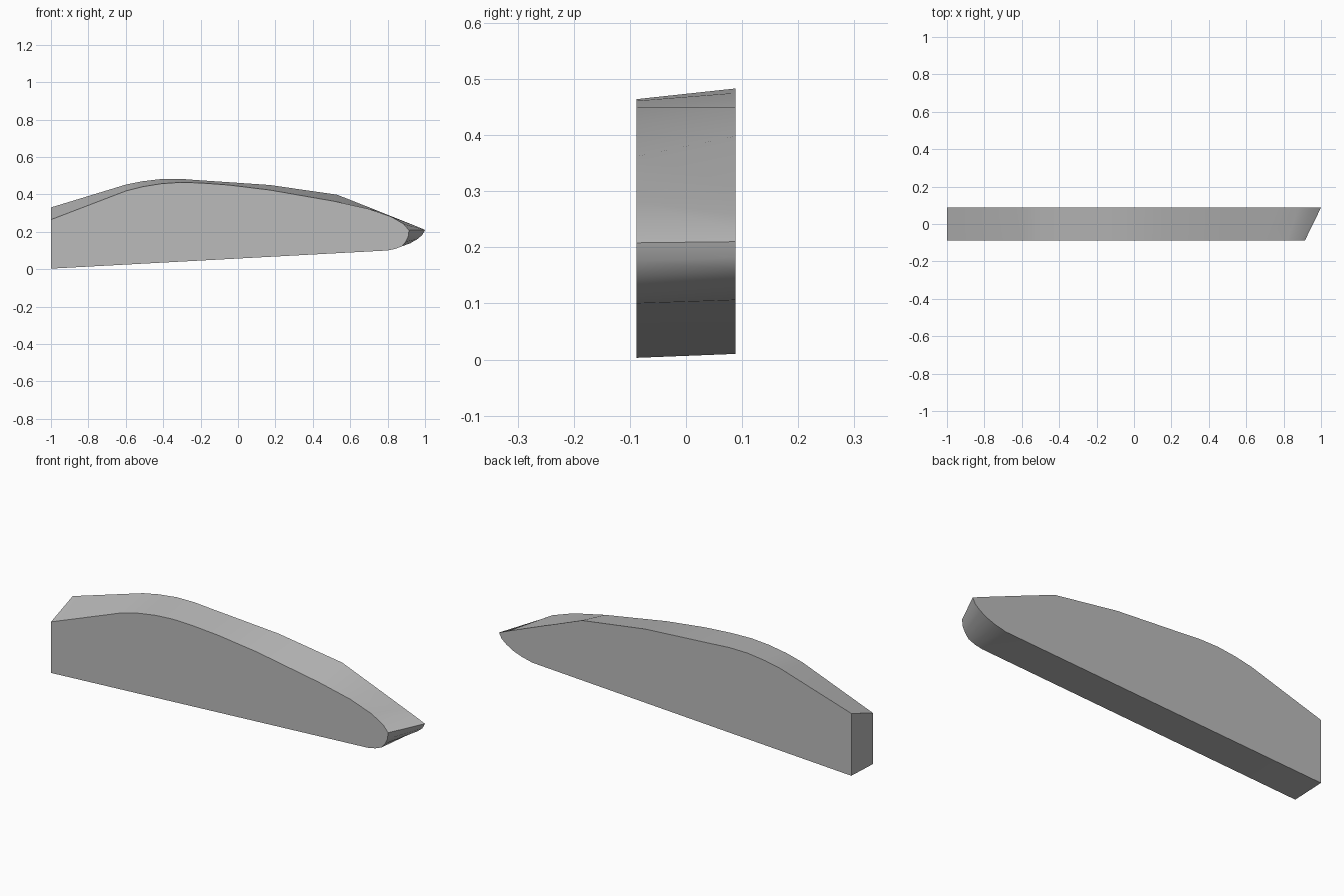
import bpy
import bmesh

cube = bpy.data.objects.get("Cube")
if cube:
    bpy.data.objects.remove(cube, do_unlink=True)

HALF_DEPTH = 0.088

# Matching outlines (x, z), from the lower left round the nose to the upper left
front_outline = [(-1, 0.003), (0.8, 0.1), (0.84, 0.108), (0.876, 0.122),
                 (0.897, 0.147), (0.91, 0.175), (0.914, 0.208), (0.885, 0.242),
                 (0.82, 0.28), (0.7, 0.322), (0.52, 0.362), (0.17, 0.423),
                 (-0.05, 0.45), (-0.2, 0.461), (-0.31, 0.464), (-0.41, 0.457),
                 (-0.51, 0.441), (-0.6, 0.418), (-1, 0.265)]
back_outline = [(-1, 0.01), (0.81, 0.106), (0.87, 0.12), (0.92, 0.138),
                (0.958, 0.16), (0.985, 0.182), (1, 0.21), (0.95, 0.231),
                (0.88, 0.259), (0.75, 0.311), (0.53, 0.398), (0.17, 0.45),
                (-0.05, 0.465), (-0.2, 0.475), (-0.31, 0.483), (-0.41, 0.482),
                (-0.51, 0.47), (-0.6, 0.452), (-1, 0.33)]

# Wedge lofted between the two outlines
bm = bmesh.new()
front = [bm.verts.new((x, -HALF_DEPTH, z)) for x, z in front_outline]
back = [bm.verts.new((x, HALF_DEPTH, z)) for x, z in back_outline]
bm.faces.new(front)
bm.faces.new(list(reversed(back)))
count = len(front)
for i in range(count):
    j = (i + 1) % count
    bm.faces.new((front[j], front[i], back[i], back[j]))
bmesh.ops.recalc_face_normals(bm, faces=bm.faces)
mesh = bpy.data.meshes.new("curved_panel")
bm.to_mesh(mesh)
bm.free()

panel = bpy.data.objects.new("curved_panel", mesh)
bpy.context.collection.objects.link(panel)

# Plain grey finish
grey = bpy.data.materials.new("plain_grey")
grey.use_nodes = True
color = (0.5, 0.5, 0.5, 1)
grey.diffuse_color = color
grey.node_tree.nodes["Principled BSDF"].inputs["Base Color"].default_value = color
mesh.materials.append(grey)

# Smooth curved rim with sharp side edges
bpy.ops.object.select_all(action='DESELECT')
panel.select_set(True)
bpy.context.view_layer.objects.active = panel
bpy.ops.object.shade_smooth_by_angle(angle=0.52)
